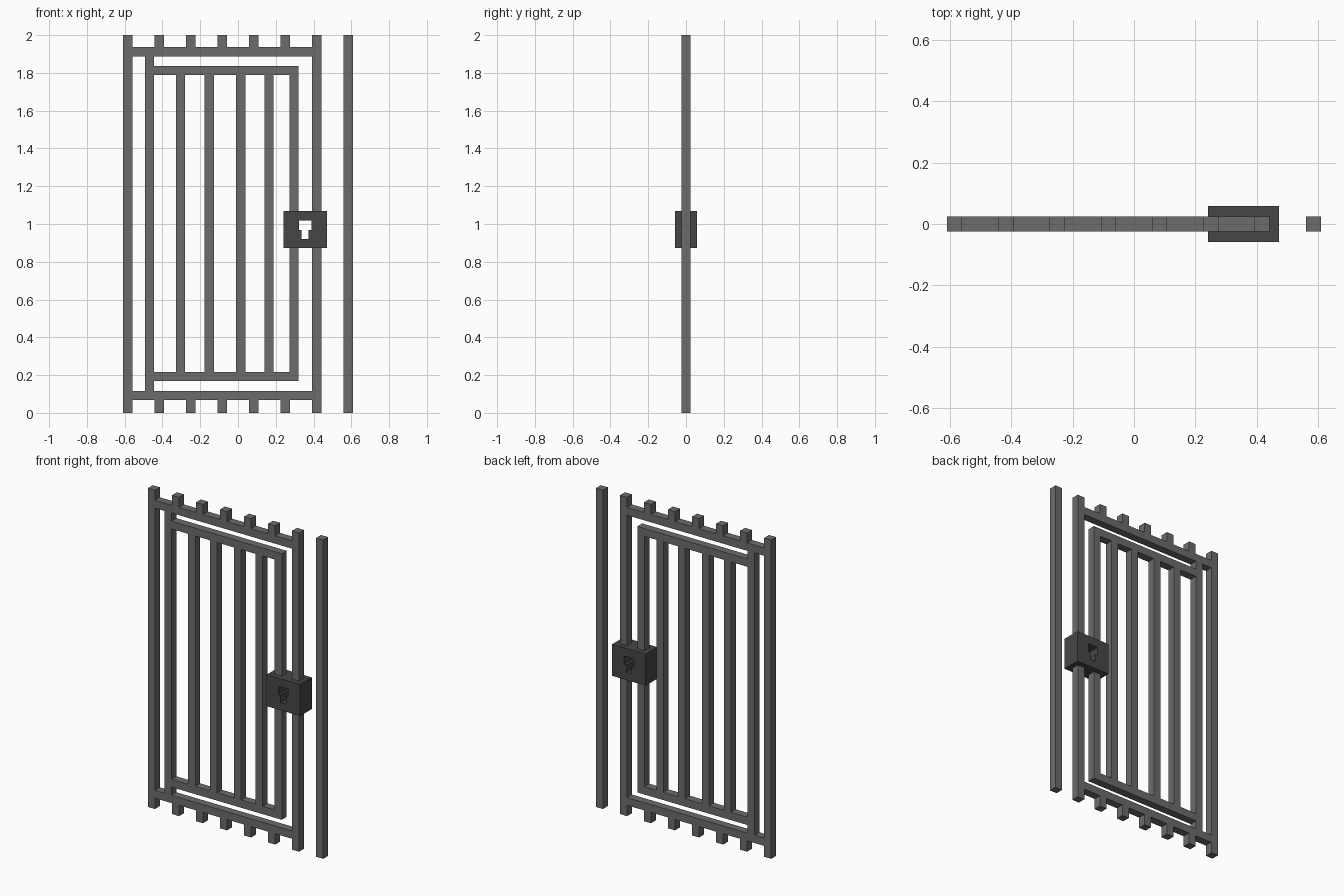
import bpy
import bmesh

cube = bpy.data.objects.get("Cube")
if cube:
    bpy.data.objects.remove(cube, do_unlink=True)


def material(name, value):
    mat = bpy.data.materials.new(name)
    mat.use_nodes = True
    colour = (value, value, value, 1.0)
    mat.diffuse_color = colour
    mat.node_tree.nodes["Principled BSDF"].inputs["Base Color"].default_value = colour
    return mat


IRON = material("iron grey", 0.15)
DARK = material("dark lock grey", 0.062)
W = 0.049           # bar thickness
H = W / 2


def finish(name, bm, mat):
    mesh = bpy.data.meshes.new(name)
    bm.to_mesh(mesh)
    bm.free()
    mesh.materials.append(mat)
    obj = bpy.data.objects.new(name, mesh)
    bpy.context.collection.objects.link(obj)
    return obj


def bar(name, x0, x1, z0, z1):
    """Square-section iron bar spanning the given x and z range."""
    bm = bmesh.new()
    bmesh.ops.create_cube(bm, size=1)
    for v in bm.verts:
        v.co.x = x1 if v.co.x > 0 else x0
        v.co.y = H if v.co.y > 0 else -H
        v.co.z = z1 if v.co.z > 0 else z0
    return finish(name, bm, IRON)


def upright(name, x, z0, z1):
    return bar(name, x - H, x + H, z0, z1)


# Full-height posts and the short stubs between them, evenly spaced
posts = [-0.584 + i * 1.168 / 7 for i in range(8)]
upright("right_post", posts[0], 0, 2)
upright("lock_post", posts[6], 0, 2)
upright("left_free_post", posts[7], 0, 2)
for i, x in enumerate(posts[1:6], 1):
    upright(f"top_stub_{i}", x, 1.937, 2)
    upright(f"bottom_stub_{i}", x, 0, 0.068)

# Outer frame rails
bar("outer_top_rail", posts[0] + H, posts[6] - H, 1.888, 1.937)
bar("outer_bottom_rail", posts[0] + H, posts[6] - H, 0.068, 0.117)

# Door leaf: hinge bar, rails, closing stile and inner bars
upright("hinge_bar", -0.469, 0.117, 1.888)
bar("door_top_rail", -0.4445, 0.321, 1.788, 1.837)
bar("door_bottom_rail", -0.4445, 0.321, 0.168, 0.217)
upright("door_stile", 0.2965, 0.217, 1.788)
for i, x in enumerate((-0.304, -0.152, 0.014, 0.164), 1):
    upright(f"door_bar_{i}", x, 0.217, 1.788)

# Lock box: grid of cells with the keyhole cells left out, then extruded
xs = (0.24, 0.322, 0.337, 0.373, 0.389, 0.472)
zs = (0.872, 0.92, 0.967, 1.018, 1.07)
keyhole = {(1, 2), (2, 2), (3, 2), (2, 1)}
D = 0.058
bm = bmesh.new()
grid = [[bm.verts.new((x, -D, z)) for z in zs] for x in xs]
for i in range(len(xs) - 1):
    for j in range(len(zs) - 1):
        if (i, j) not in keyhole:
            bm.faces.new((grid[i][j], grid[i + 1][j], grid[i + 1][j + 1], grid[i][j + 1]))
bmesh.ops.delete(bm, geom=[v for v in bm.verts if not v.link_faces], context="VERTS")
ext = bmesh.ops.extrude_face_region(bm, geom=bm.faces[:], use_keep_orig=True)
for v in ext["geom"]:
    if isinstance(v, bmesh.types.BMVert):
        v.co.y = D
bmesh.ops.recalc_face_normals(bm, faces=bm.faces[:])
finish("lock_box", bm, DARK)
